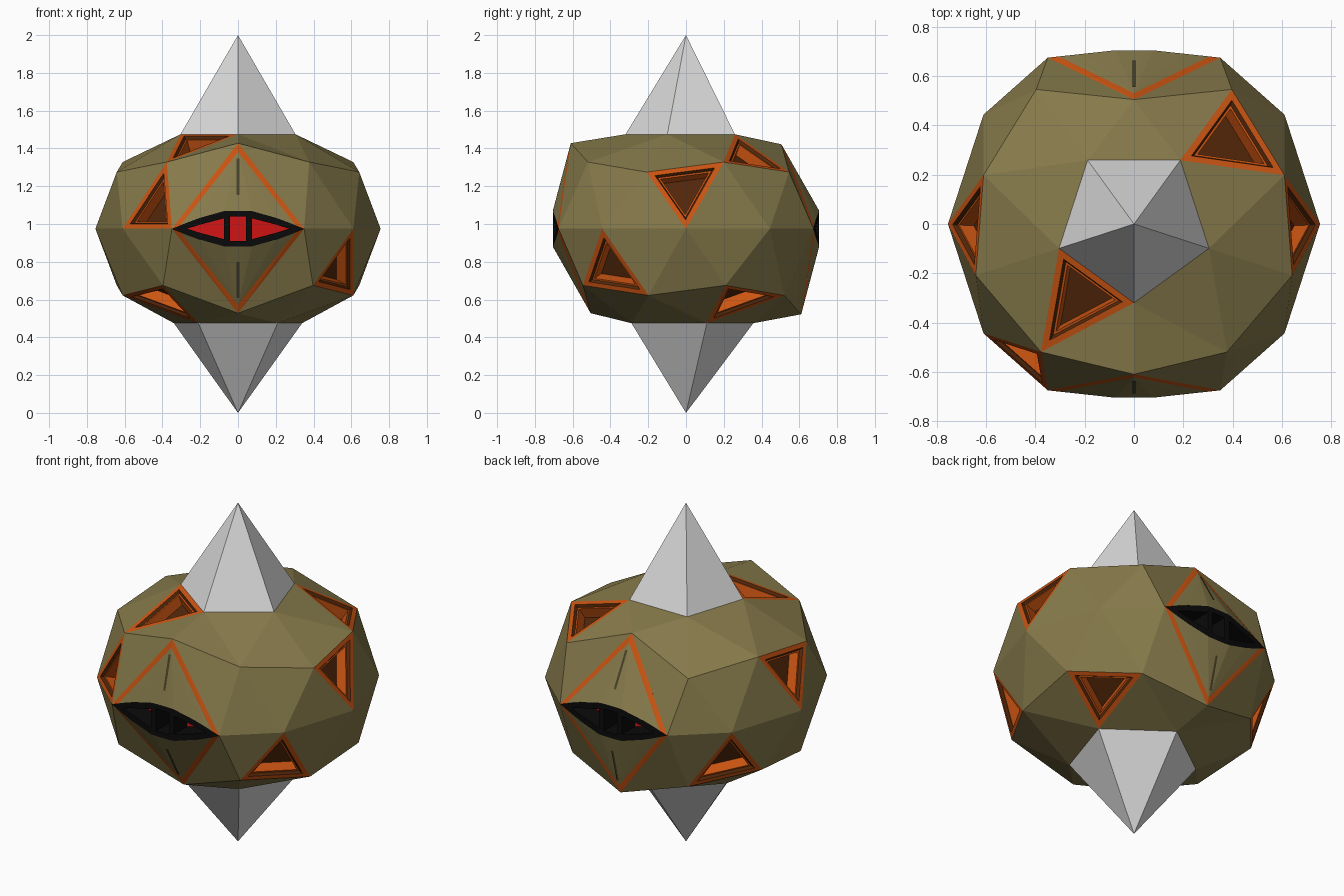
import bpy, bmesh
from math import radians, cos, sin
from mathutils import Vector

if "Cube" in bpy.data.objects:
    bpy.data.objects.remove(bpy.data.objects["Cube"])

CENTRE = Vector((0, 0, 0.975))
COLOURS = {
    "olive_shell": (0.24, 0.195, 0.07),
    "orange_trim": (0.60, 0.09, 0.006),
    "dark_rust": (0.085, 0.02, 0.003),
    "pale_grey": (0.70, 0.70, 0.70),
    "black": (0.003, 0.003, 0.003),
    "red": (0.65, 0.007, 0.007),
    "dark_olive": (0.07, 0.055, 0.02),
}
NAMES = list(COLOURS)
OLIVE, ORANGE, RUST, GREY, BLACK, RED, SLOT = range(7)
MATS = []
for name, rgb in COLOURS.items():
    mat = bpy.data.materials.new(name)
    mat.use_nodes = True
    mat.diffuse_color = (*rgb, 1)
    mat.node_tree.nodes["Principled BSDF"].inputs["Base Color"].default_value = (*rgb, 1)
    MATS.append(mat)


def build(name, faces, finish=None):
    """Make a flat-shaded object from (points, colour) faces turned outwards."""
    bm = bmesh.new()
    for points, colour in faces:
        pts = []
        for p in map(Vector, points):
            if all((p - q).length > 1e-5 for q in pts):
                pts.append(p)
        if len(pts) < 3:
            continue
        face = bm.faces.new([bm.verts.new(p) for p in pts])
        face.material_index = colour
        face.normal_update()
        if face.normal.dot(face.calc_center_median() - CENTRE) < 0:
            face.normal_flip()
    bmesh.ops.remove_doubles(bm, verts=bm.verts, dist=1e-4)
    bm.normal_update()
    if finish:
        finish(bm)
    mesh = bpy.data.meshes.new(name)
    bm.to_mesh(mesh)
    bm.free()
    for mat in MATS:
        mesh.materials.append(mat)
    obj = bpy.data.objects.new(name, mesh)
    bpy.context.collection.objects.link(obj)
    return obj


# Shell corners: P rim round a spike, U ring, M ring midpoints, E equator
RINGS = {"P": (0.32, 0.50), "U": (0.675, 0.30), "M": (0.642, 0.353), "E": (0.755, 0)}


def key(kind, angle, side):
    return kind, angle % 360, 0 if kind == "E" else side


def corner(k):
    kind, angle, side = k
    r, h = RINGS[kind]
    if kind == "P" and side < 0:
        r = 0.357
    c, s = cos(radians(angle)), sin(radians(angle))
    if kind == "E" and abs(s) > 0.9:          # corners of the eyes
        return Vector((0.35 if c > 0 else -0.35, 0.675 if s > 0 else -0.675, CENTRE.z))
    if abs(s) > 0.99 and kind in "UM":        # tips of the eye panels
        r, h = (0.61, 0.453) if kind == "U" else (0.505, 0.447)
    return Vector((r * c, r * s, CENTRE.z + side * h))


# Facets that carry a stepped triangular pit
PITS = [
    "U-18+ M18+ E0+", "M162+ U198+ E180+", "E-36+ U-54- M-18-",
    "E144+ M126- U162-", "U18- M54- P18-", "M18+ U54+ P54+",
    "P198+ P-90+ M-126+", "M-126+ E-144+ E-108+", "U-126- M-162- P-126-",
]
PIT_KEYS = {frozenset(key(w[0], int(w[1:-1]), 1 if w[-1] == "+" else -1)
                      for w in row.split()) for row in PITS}

# Shell: one sector pattern, five times round, repeated upside down
SECTOR = ["P0 P72 M36", "U0 M36 P0", "U72 P72 M36", "U0 E18 M36",
          "M36 E18 E54", "U72 M36 E54", "U0 E-18 E18"]
shell = []
for side in (1, -1):
    for k in range(5):
        turn = -90 * side + 72 * k
        for row in SECTOR:
            keys = [key(w[0], int(w[1:]) + turn, side) for w in row.split()]
            eye_corners = [q for q in keys if q[0] == "E" and q[1] in (72, 108, 252, 288)]
            if len(eye_corners) == 2:
                continue
            colour = ORANGE if frozenset(keys) in PIT_KEYS else OLIVE
            shell.append(([corner(q) for q in keys], colour))


def sink_pits(bm):
    faces = [f for f in bm.faces if f.material_index == ORANGE]
    steps = [(0.026, 0, RUST), (0.009, -0.015, ORANGE), (0.009, 0, ORANGE), (0.004, -0.06, RUST)]
    for width, depth, colour in steps:
        bmesh.ops.inset_individual(bm, faces=faces, thickness=width, depth=depth,
                                   use_even_offset=True)
        for f in faces:
            f.material_index = colour


build("faceted_shell", shell, sink_pits)

# Spikes at the top and bottom
for name, side, tip in (("top_spike", 1, 2.0), ("bottom_spike", -1, 0.0)):
    rim = [corner(key("P", -90 * side + 72 * k, side)) for k in range(5)]
    build(name, [((rim[i], rim[(i + 1) % 5], (0, 0, tip)), GREY) for i in range(5)])

# Eye columns: x, outer half height, opening half height
HALF = [(0.35, 0, 0), (0.27, 0.032, 0), (0.2, 0.058, 0.022), (0.075, 0.093, 0.055), (0.042, 0.095, 0.065)]
COLUMNS = [(-x, o, i) for x, o, i in HALF] + HALF[::-1]
SOLID = (0, 3, 5, 8)
DEPTH = 0.12


def eye_point(x, h, front, depth=0):
    y = 0.705 - max(0, abs(x) - 0.075) * 0.109
    return Vector((x, (y - depth) * front, CENTRE.z + h))


for label, front in (("front", -1), ("back", 1)):
    # Eye: black lids and bars round deep red openings
    eye = []
    for n, (a, b) in enumerate(zip(COLUMNS, COLUMNS[1:])):
        (xa, oa, ia), (xb, ob, ib) = a, b
        at = lambda x, h, d=0: eye_point(x, h, front, d)
        if n in SOLID:
            eye.append(((at(xa, oa), at(xb, ob), at(xb, -ob), at(xa, -oa)), BLACK))
            for x, h in ((xa, ia), (xb, ib)):
                eye.append(((at(x, h), at(x, -h), at(x, -h, DEPTH), at(x, h, DEPTH)), BLACK))
            continue
        for s in (1, -1):
            eye.append(((at(xa, s * oa), at(xb, s * ob), at(xb, s * ib), at(xa, s * ia)), BLACK))
            eye.append(((at(xa, s * ia), at(xb, s * ib),
                         at(xb, s * ib, DEPTH), at(xa, s * ia, DEPTH)), BLACK))
        eye.append(((at(xa, ia, DEPTH), at(xb, ib, DEPTH),
                     at(xb, -ib, DEPTH), at(xa, -ia, DEPTH)), RED))
    build(label + "_eye", eye)

    # Panels above and below the eye, with orange borders and a narrow slot
    panel, slots = [], []
    for s in (1, -1):
        kind = "U" if s * front < 0 else "M"
        tip = corner(key(kind, 90 * front, s))
        lid = eye_point(0, s * 0.095, front)
        inner = tip.lerp(lid, 0.13)
        for m in (1, -1):
            edge = [eye_point(m * x, s * o, front) for x, o, i in HALF]
            start = edge[0].lerp(edge[1], 0.55)
            panel.append(((tip, edge[0], start), ORANGE))
            panel.append(((tip, start, inner), ORANGE))
            for p, q in zip([start] + edge[1:], edge[1:] + [lid]):
                panel.append(((inner, p, q), OLIVE))
        out = Vector((0, front * 0.005, s * 0.001))
        wide = Vector((0.007, 0, 0))
        a, b = tip.lerp(lid, 0.23) + out, tip.lerp(lid, 0.77) + out
        slots.append(((a - wide, a + wide, b + wide, b - wide), SLOT))
    build(label + "_eye_panels", panel)
    build(label + "_slots", slots)
